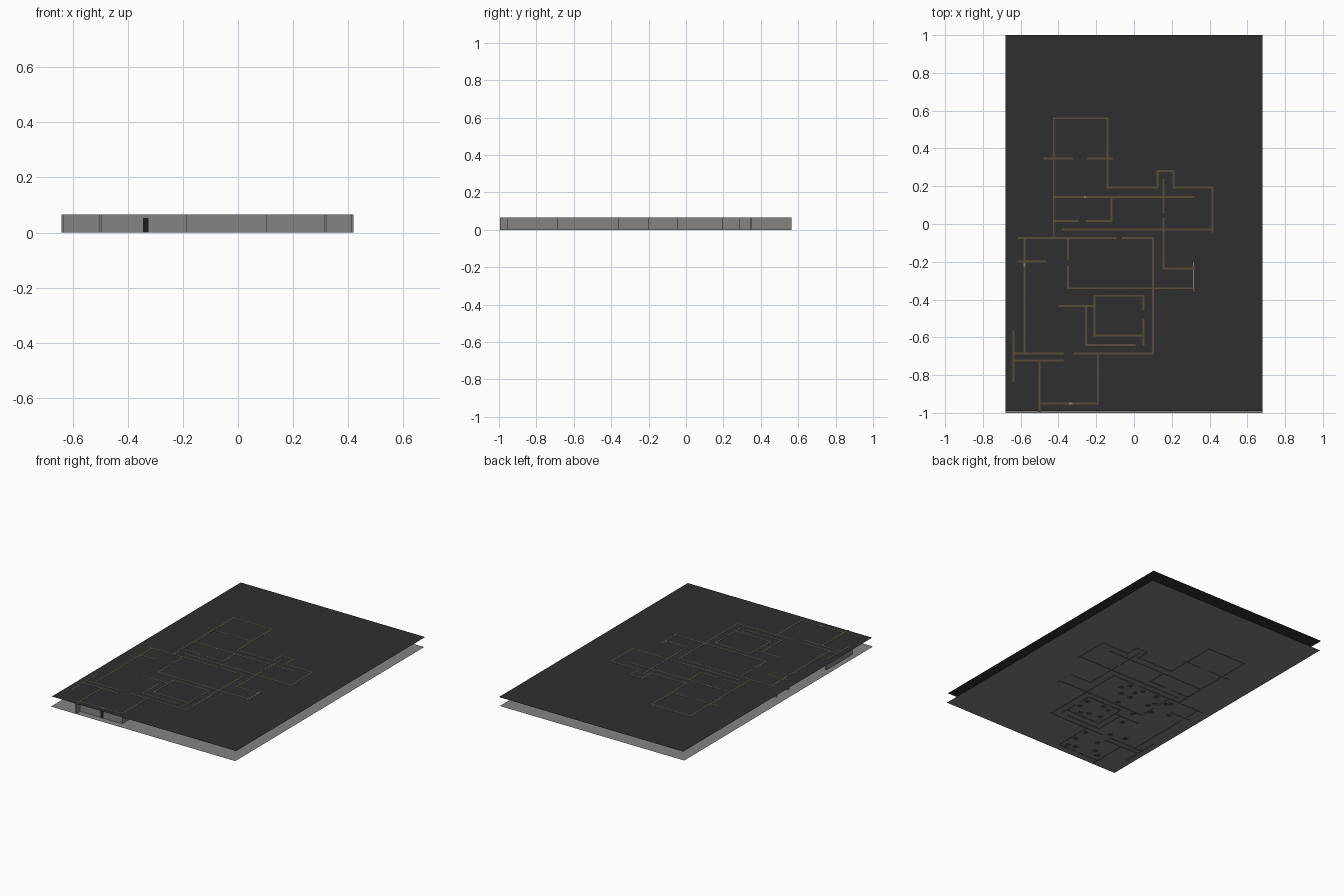
import bpy, bmesh

H, T = 0.065, 0.01          # wall height and thickness


def material(name, rgb):
    m = bpy.data.materials.new(name)
    m.diffuse_color = (*rgb, 1)
    return m


GREY = material("concrete grey", (0.23, 0.23, 0.22))
DARK = material("ceiling charcoal", (0.028, 0.028, 0.028))
BROWN = material("dark brown", (0.10, 0.075, 0.045))
BLACK = material("door black", (0.012, 0.012, 0.012))


def add_box(bm, x0, x1, y0, y1, z0, z1, side=0, cap=0):
    """Box with separate material slots for the sides and the top and bottom."""
    vs = bmesh.ops.create_cube(bm, size=1)["verts"]
    for v in vs:
        v.co.x = x1 if v.co.x > 0 else x0
        v.co.y = y1 if v.co.y > 0 else y0
        v.co.z = z1 if v.co.z > 0 else z0
    bm.normal_update()
    for f in {f for v in vs for f in v.link_faces}:
        f.material_index = cap if abs(f.normal.z) > 0.5 else side


def finish(bm, name, mats):
    me = bpy.data.meshes.new(name)
    bm.to_mesh(me)
    bm.free()
    for m in mats:
        me.materials.append(m)
    ob = bpy.data.objects.new(name, me)
    bpy.context.collection.objects.link(ob)
    return ob


def sheet(name, y0, y1, z, mat):
    bm = bmesh.new()
    pts = [(-0.68, y0, z), (0.68, y0, z), (0.68, y1, z), (-0.68, y1, z)]
    bm.faces.new([bm.verts.new(p) for p in pts])
    finish(bm, name, [mat])


# floor and ceiling sheets
sheet("floor", -1.0, 0.99, 0.0008, GREY)
sheet("ceiling", -0.99, 1.0, H - 0.001, DARK)

# walls running along x: y -> (start, end) runs
ALONG_X = [
    (0.56, [(-0.425, -0.14)]),
    (0.347, [(-0.475, -0.325), (-0.247, -0.117)]),
    (0.193, [(-0.14, 0.125), (0.21, 0.415)]),
    (0.28, [(0.125, 0.21)]),
    (0.142, [(-0.425, -0.27), (-0.25, 0.315)]),
    (0.015, [(-0.425, -0.297), (-0.248, -0.12)]),
    (-0.03, [(-0.375, 0.415)]),
    (-0.075, [(-0.612, -0.097), (-0.058, 0.10)]),
    (-0.198, [(-0.612, -0.467)]),
    (-0.235, [(0.157, 0.317)]),
    (-0.34, [(-0.35, 0.317)]),
    (-0.38, [(-0.21, 0.05)]),
    (-0.435, [(-0.395, -0.21)]),
    (-0.59, [(-0.21, 0.05)]),
    (-0.64, [(-0.255, 0.002)]),
    (-0.685, [(-0.637, -0.377), (-0.315, 0.10)]),
    (-0.722, [(-0.637, -0.377)]),
    (-0.95, [(-0.50, -0.35), (-0.32, -0.19)]),
]
# walls running along y: x -> (start, end) runs
ALONG_Y = [
    (-0.637, [(-0.832, -0.568)]),
    (-0.58, [(-0.685, -0.23), (-0.205, -0.075)]),
    (-0.50, [(-0.99, -0.722)]),
    (-0.425, [(-0.075, 0.56)]),
    (-0.35, [(-0.34, -0.228), (-0.185, -0.075)]),
    (-0.255, [(-0.64, -0.435)]),
    (-0.21, [(-0.59, -0.38)]),
    (-0.19, [(-0.95, -0.685)]),
    (-0.14, [(0.193, 0.56)]),
    (-0.12, [(0.015, 0.142)]),
    (0.05, [(-0.64, -0.508), (-0.452, -0.38)]),
    (0.10, [(-0.685, -0.075)]),
    (0.125, [(0.193, 0.28)]),
    (0.157, [(-0.235, 0.027), (0.063, 0.232)]),
    (0.21, [(0.193, 0.28)]),
    (0.317, [(-0.355, -0.34)]),
    (0.415, [(-0.04, 0.193)]),
]
bm = bmesh.new()
e = T / 2
for y, runs in ALONG_X:
    for a, b in runs:
        add_box(bm, a - e, b + e, y - e, y + e, 0, H, 0, 1)
for x, runs in ALONG_Y:
    for a, b in runs:
        add_box(bm, x - e, x + e, a - e, b + e, 0, H, 0, 1)
finish(bm, "walls", [GREY, BROWN])

# grey lintels over the doorways, and a grey shutter on the right side
bm = bmesh.new()
for x0, x1, y0, y1, z0 in [(-0.345, -0.325, -0.955, -0.945, 0.052),
                           (-0.265, -0.255, 0.137, 0.147, 0.052),
                           (-0.585, -0.575, -0.225, -0.21, 0.052),
                           (0.313, 0.318, -0.335, -0.20, 0.0)]:
    add_box(bm, x0, x1, y0, y1, z0, H)
finish(bm, "lintels_and_shutter", [GREY])

# dark doors
bm = bmesh.new()
add_box(bm, -0.345, -0.325, -0.954, -0.948, 0.001, 0.052)
add_box(bm, -0.265, -0.255, 0.139, 0.145, 0.001, 0.052)
add_box(bm, -0.583, -0.577, -0.225, -0.21, 0.001, 0.052)
finish(bm, "doors", [BLACK])

# crates standing in the hall, the inner room and the front room
CRATES = [(-.03, -.155), (-.06, -.11), (-.164, -.11), (-.078, -.213), (-.14, -.16),
          (-.149, -.219), (-.27, -.11), (-.131, -.31), (-.299, -.223), (-.32, -.177),
          (-.377, -.141), (-.37, -.273), (-.479, -.235), (-.296, -.365), (-.40, -.12),
          (.02, -.50), (.02, -.426), (-.10, -.41), (-.148, -.432), (-.086, -.534),
          (-.163, -.518), (-.034, -.56), (-.22, -.73), (-.22, -.827), (-.234, -.92),
          (-.285, -.907), (-.358, -.78), (-.355, -.65), (-.459, -.629), (-.46, -.90),
          (-.412, -.865), (-.316, -.487)]
bm = bmesh.new()
for x, y in CRATES:
    add_box(bm, x - .015, x + .015, y - .015, y + .015, 0, 0.028)
finish(bm, "crates", [BROWN])
